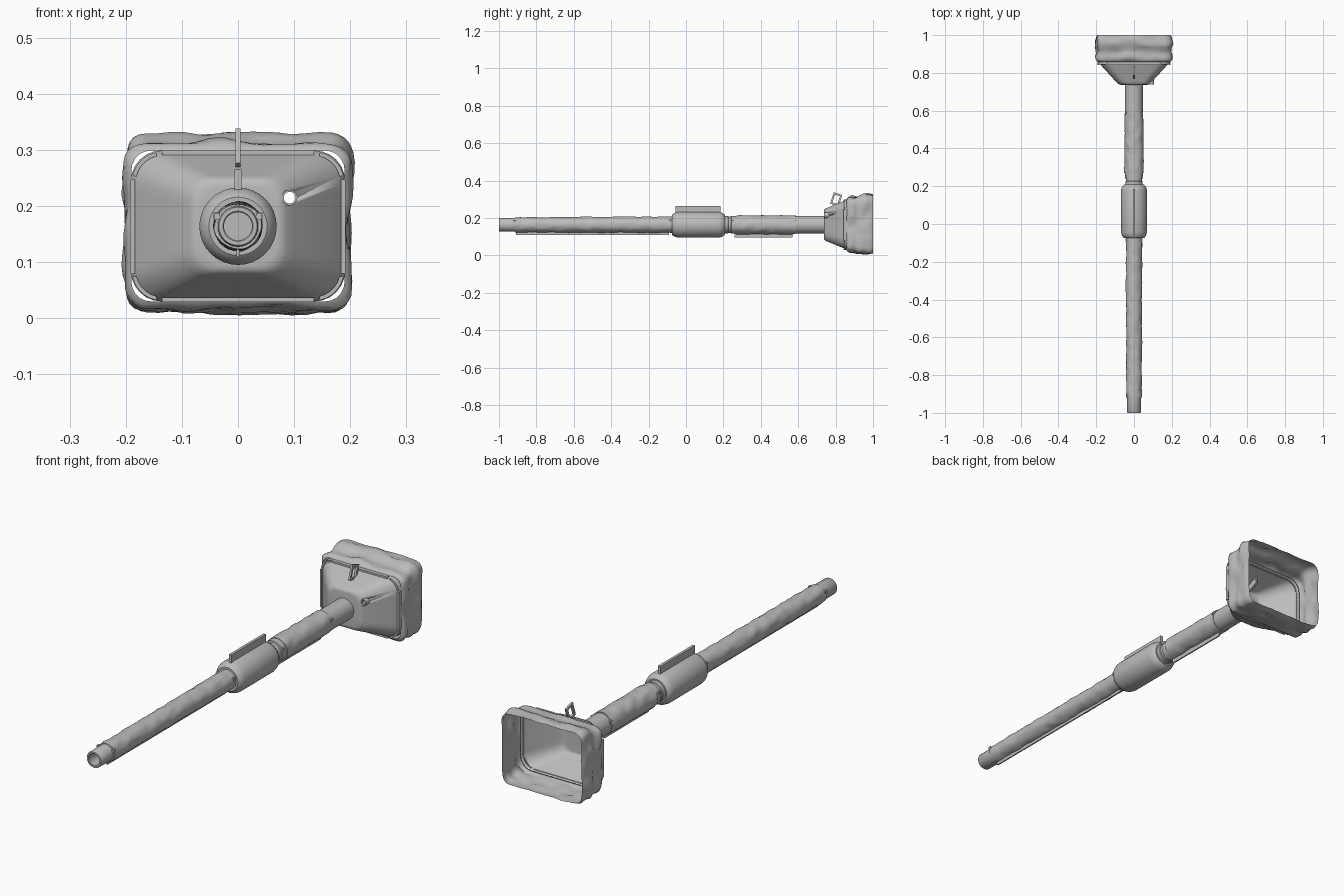
import bpy, bmesh, math
from mathutils import Vector, noise

if "Cube" in bpy.data.objects:
    bpy.data.objects.remove(bpy.data.objects["Cube"])

AXIS = 0.164  # height of the barrel axis

steel = bpy.data.materials.new("grey_steel")
steel.diffuse_color = (0.5, 0.5, 0.5, 1)
steel.use_nodes = True
steel.node_tree.nodes["Principled BSDF"].inputs["Base Color"].default_value = steel.diffuse_color


def finish(name, bm, angle=35):
    mesh = bpy.data.meshes.new(name)
    bmesh.ops.recalc_face_normals(bm, faces=bm.faces)
    bm.to_mesh(mesh)
    bm.free()
    mesh.materials.append(steel)
    ob = bpy.data.objects.new(name, mesh)
    bpy.context.collection.objects.link(ob)
    bpy.ops.object.select_all(action='DESELECT')
    ob.select_set(True)
    bpy.context.view_layer.objects.active = ob
    bpy.ops.object.shade_smooth_by_angle(angle=math.radians(angle))
    return ob


def loft(name, rings, cap_first=False, cap_last=False, angle=35):
    """Skin a list of equally long closed point rings."""
    bm = bmesh.new()
    loops = [[bm.verts.new(p) for p in ring] for ring in rings]
    n = len(loops[0])
    for a, b in zip(loops, loops[1:]):
        for i in range(n):
            bm.faces.new((a[i], a[(i + 1) % n], b[(i + 1) % n], b[i]))
    if cap_first:
        bm.faces.new(loops[0])
    if cap_last:
        bm.faces.new(loops[-1])
    return finish(name, bm, angle)


def circle(y, r, n=32, wrinkle=0.0, x=0.0, z=AXIS):
    pts = []
    for i in range(n):
        a = 2 * math.pi * i / n
        d = Vector((math.cos(a), 0, math.sin(a)))
        rr = r + wrinkle * noise.noise(Vector((d.x * 1.5, y * 22, d.z * 1.5)))
        pts.append((x + d.x * rr, y, z + d.z * rr))
    return pts


def lathe(name, profile, **kw):
    return loft(name, [circle(y, r) for y, r in profile], **kw)


def sleeve(name, y0, y1, r0, r1, steps):
    """Slightly dented thermal jacket with closed ends."""
    rings = [circle(y0, r0 - 0.006)]
    for i in range(steps + 1):
        t = i / steps
        rings.append(circle(y0 + (y1 - y0) * t, r0 + (r1 - r0) * t, wrinkle=0.004))
    rings.append(circle(y1, r1 - 0.006))
    return loft(name, rings, angle=50)


def box(name, x, y, z, tilt=0.0):
    """Box from (min, max) ranges, optionally turned about the x direction."""
    bm = bmesh.new()
    bmesh.ops.create_cube(bm, size=1)
    for v in bm.verts:
        v.co = [v.co[i] * (r[1] - r[0]) for i, r in enumerate((x, y, z))]
    ob = finish(name, bm)
    ob.location = [(r[0] + r[1]) / 2 for r in (x, y, z)]
    ob.rotation_euler.x = tilt
    return ob


def rounded_rect(y, hx, z0, z1, r, k=6, m=10):
    """Rounded rectangle ring: k segments per corner, m per straight side."""
    corners = [(hx - r, z1 - r, 0), (-hx + r, z1 - r, 90),
               (-hx + r, z0 + r, 180), (hx - r, z0 + r, 270)]
    pts = []
    for c, (cx, cz, a0) in enumerate(corners):
        for i in range(k + 1):
            a = math.radians(a0 + 90 * i / k)
            pts.append(Vector((cx + r * math.cos(a), y, cz + r * math.sin(a))))
        nx, nz, na = corners[(c + 1) % 4]
        a = math.radians(na)
        end = Vector((nx + r * math.cos(a), y, nz + r * math.sin(a)))
        start = pts[-1].copy()
        pts += [start.lerp(end, i / m) for i in range(1, m)]
    return pts


# Barrel tube with hollow muzzle
lathe("barrel_tube", [(-0.88, 0.025), (-0.998, 0.025), (-1.0, 0.027), (-1.0, 0.034),
                      (-0.997, 0.036), (-0.9, 0.037), (0.2, 0.039), (0.735, 0.042)],
      cap_first=True, cap_last=True)

# Jackets and bands along the barrel
sleeve("front_jacket", -0.915, -0.07, 0.041, 0.043, 56)
sleeve("rear_jacket", 0.27, 0.585, 0.051, 0.050, 24)
lathe("rear_neck", [(0.2, 0.046), (0.225, 0.046), (0.228, 0.043), (0.24, 0.043),
                    (0.242, 0.048), (0.272, 0.048), (0.274, 0.04)])
lathe("root_band", [(0.575, 0.042), (0.575, 0.047), (0.74, 0.047)])

# Fume extractor drum with its top plate
lathe("fume_extractor", [(-0.075, 0.042), (-0.075, 0.052), (-0.07, 0.058), (-0.058, 0.065),
                         (-0.042, 0.069), (0.175, 0.069), (0.192, 0.065), (0.203, 0.058),
                         (0.208, 0.052), (0.208, 0.042)])
box("extractor_plate", (-0.006, 0.006), (-0.055, 0.185), (0.225, 0.265))

# Jacket seams underneath
box("front_seam", (-0.003, 0.003), (-0.91, -0.09), (0.109, 0.13))
box("rear_seam", (-0.003, 0.003), (0.26, 0.57), (0.095, 0.125))

# Clamp bolts
for i, (y, r) in enumerate([(-0.915, 0.041), (-0.085, 0.043), (0.25, 0.048), (0.585, 0.048)]):
    for side, a in (("right", 25), ("left", 155)):
        cx, cz = r * math.cos(math.radians(a)), AXIS + r * math.sin(math.radians(a))
        box(f"clamp_bolt_{side}_{i}", (cx - 0.005, cx + 0.005), (y - 0.007, y + 0.007),
            (cz - 0.006, cz + 0.006))

# Mantlet shield: flared shell, closed at the front, open behind
shield = loft("mantlet_shield", [
    rounded_rect(0.737, 0.070, 0.095, 0.235, 0.045),
    rounded_rect(0.738, 0.078, 0.087, 0.243, 0.042),
    rounded_rect(0.744, 0.086, 0.080, 0.250, 0.042),
    rounded_rect(0.754, 0.096, 0.075, 0.254, 0.042),
    rounded_rect(0.850, 0.184, 0.036, 0.294, 0.055),
    rounded_rect(0.862, 0.191, 0.030, 0.299, 0.055),
    rounded_rect(0.876, 0.191, 0.030, 0.299, 0.055)], cap_first=True)
solid = shield.modifiers.new("thickness", 'SOLIDIFY')
solid.thickness = 0.005
solid.offset = -1

# Sight opening cut through the shield, with a short collar
cutter = loft("sight_cutter", [circle(y, 0.0105, 20, x=0.092, z=0.215) for y in (0.70, 0.90)],
              cap_first=True, cap_last=True)
cutter.hide_render = True
cutter.hide_viewport = True
cut = shield.modifiers.new("sight_hole", 'BOOLEAN')
cut.operation = 'DIFFERENCE'
cut.solver = 'EXACT'
cut.object = cutter
loft("sight_collar", [circle(y, r, 20, x=0.092, z=0.215) for y, r in
                      ((0.775, 0.0105), (0.738, 0.0105), (0.738, 0.014), (0.775, 0.014))])

# Clamping strips around the shield rim
for name, z in (("top", 0.295), ("bottom", 0.033)):
    box(name + "_strip", (-0.135, 0.135), (0.842, 0.866), (z - 0.004, z + 0.004))
for name, s in (("right", 1), ("left", -1)):
    x = s * 0.188
    box(name + "_strip", (x - 0.004, x + 0.004), (0.842, 0.866), (0.08, 0.247))
    for part, zc, t in (("upper", 0.243, 1), ("lower", 0.085, -1)):
        ring = []
        for i in range(6):
            a = math.radians(12 + 66 * i / 5)
            ring.append([(s * (0.135 + r * math.cos(a)), y, zc + t * r * math.sin(a))
                         for r, y in ((0.047, 0.844), (0.054, 0.844),
                                      (0.054, 0.864), (0.047, 0.864))])
        loft(f"{name}_{part}_corner_strip", ring, cap_first=True, cap_last=True)

# Dust cover: rumpled cloth skirt behind the shield
stations = [(0.858, 0.190, 0.030, 0.299, 0.0), (0.862, 0.195, 0.024, 0.306, 0.3),
            (0.872, 0.199, 0.019, 0.312, 0.8), (0.888, 0.199, 0.018, 0.314, 1.0),
            (0.904, 0.197, 0.018, 0.310, 1.0), (0.920, 0.197, 0.015, 0.313, 1.0),
            (0.936, 0.199, 0.012, 0.321, 1.0), (0.952, 0.200, 0.010, 0.327, 1.0),
            (0.968, 0.199, 0.010, 0.328, 0.9), (0.984, 0.197, 0.010, 0.327, 0.7),
            (1.000, 0.193, 0.013, 0.324, 0.5)]
rings = []
for y, hx, z0, z1, amount in stations:
    ring = []
    for p in rounded_rect(y, hx, z0, z1, 0.035, 5, 14):
        out = Vector((p.x, 0, p.z - AXIS)).normalized()
        f = noise.noise(Vector((p.x * 16, y * 30, p.z * 16 + 3)))
        q = p + out * f * 0.014 * amount
        q.y = y
        ring.append(q)
    rings.append(ring)
loft("dust_cover", rings, angle=60)

# Lifting eye on top of the shield: four bars in a tilted frame
TILT = math.radians(-18)
CY, CZ = 0.803, 0.300
for name, dy, dz, hy, hz in (("front", -0.019, 0, 0.005, 0.032), ("rear", 0.019, 0, 0.005, 0.032),
                             ("top", 0, 0.027, 0.024, 0.005), ("bottom", 0, -0.027, 0.024, 0.005)):
    y = CY + dy * math.cos(TILT) - dz * math.sin(TILT)
    z = CZ + dy * math.sin(TILT) + dz * math.cos(TILT)
    box("lifting_eye_" + name, (-0.0045, 0.0045), (y - hy, y + hy), (z - hz, z + hz), TILT)
box("lifting_eye_foot", (-0.005, 0.005), (0.765, 0.82), (0.235, 0.262), math.radians(25))
